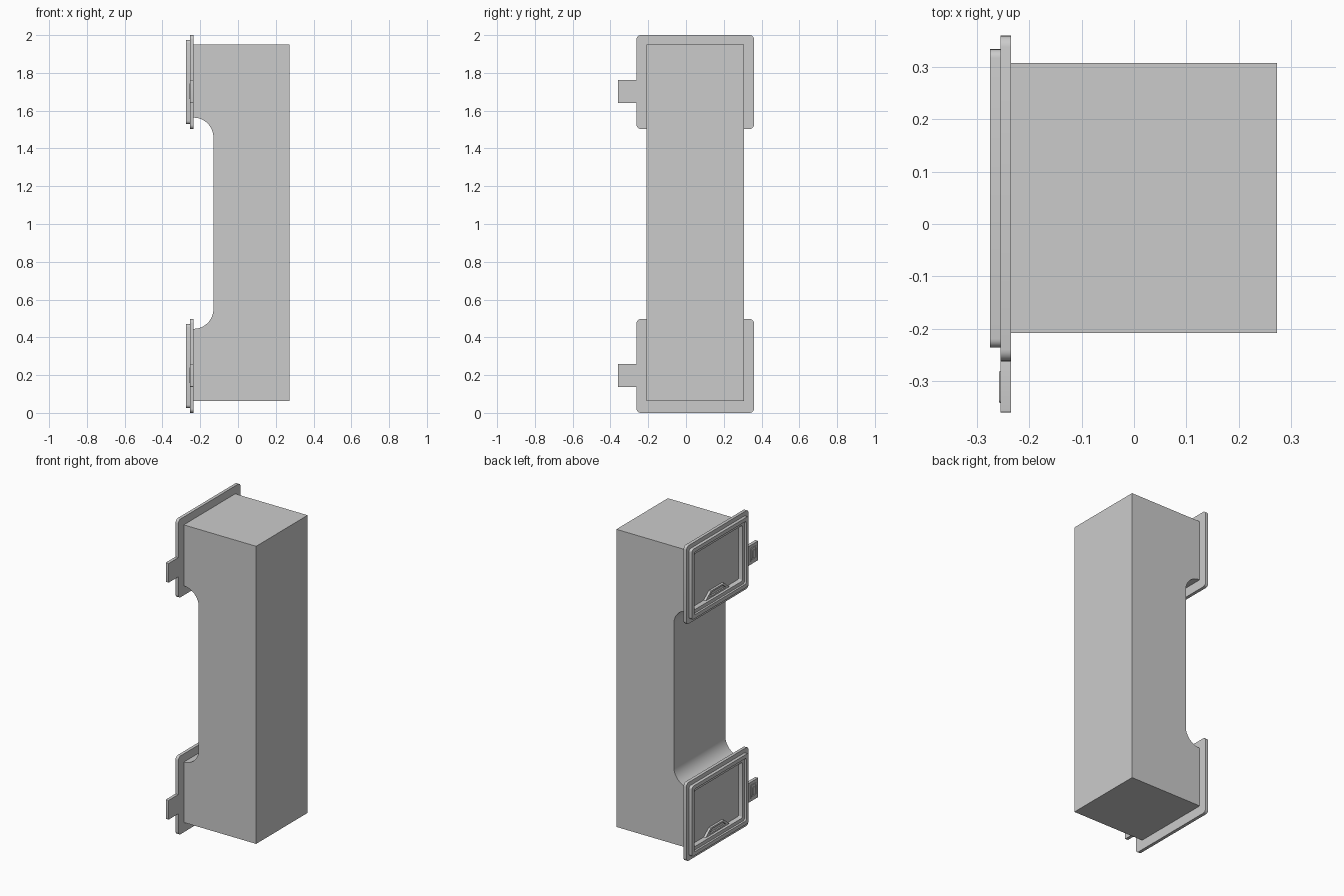
import bpy, bmesh, math

if "Cube" in bpy.data.objects:
    bpy.data.objects.remove(bpy.data.objects["Cube"])

UPPER = 1.503  # height offset between the two identical hatches


def finish(bm, name):
    bmesh.ops.remove_doubles(bm, verts=bm.verts[:], dist=1e-5)
    bmesh.ops.recalc_face_normals(bm, faces=bm.faces[:])
    me = bpy.data.meshes.new(name)
    bm.to_mesh(me)
    bm.free()
    ob = bpy.data.objects.new(name, me)
    bpy.context.collection.objects.link(ob)
    bpy.ops.object.select_all(action='DESELECT')
    ob.select_set(True)
    bpy.context.view_layer.objects.active = ob
    bpy.ops.object.shade_smooth_by_angle(angle=math.radians(30))
    return ob


def arc(cx, cy, r, a0, a1, n):
    return [(cx + r * math.cos(math.radians(a0 + (a1 - a0) * i / n)),
             cy + r * math.sin(math.radians(a0 + (a1 - a0) * i / n)))
            for i in range(n + 1)]


def rounded_rect(y0, y1, z0, z1, r, n=5):
    pts = []
    for cy, cz, a in ((y1 - r, z1 - r, 0), (y0 + r, z1 - r, 90),
                      (y0 + r, z0 + r, 180), (y1 - r, z0 + r, 270)):
        pts += arc(cy, cz, r, a, a + 90, n)
    return pts


def loft(name, rings):
    """Skin a list of (x, yz outline) rings and cap both ends."""
    bm = bmesh.new()
    loops = [[bm.verts.new((x, y, z)) for y, z in pts] for x, pts in rings]
    for a, b in zip(loops, loops[1:]):
        for i in range(len(a)):
            j = (i + 1) % len(a)
            bm.faces.new((a[i], a[j], b[j], b[i]))
    bm.faces.new(loops[0])
    bm.faces.new(loops[-1])
    return finish(bm, name)


def stepped_panel(name, y0, y1, z0, z1, r, steps):
    loft(name, [(x, rounded_rect(y0 + d, y1 - d, z0 + d, z1 - d, max(r - d * 0.2, 0.002)))
                for x, d in steps])


# Main duct: C-shaped side profile extruded across y
R = 0.105
profile = [(-0.235, 0.062), (0.273, 0.062), (0.273, 1.95), (-0.235, 1.95)]
profile += [(-0.235, 1.563)] + arc(-0.235, 1.563 - R, R, 90, 0, 12)
profile += arc(-0.235, 0.445 + R, R, 0, -90, 12)
bm = bmesh.new()
face = bm.faces.new([bm.verts.new((x, -0.208, z)) for x, z in
                     dict.fromkeys((round(x, 5), round(z, 5)) for x, z in profile)])
ext = bmesh.ops.extrude_face_region(bm, geom=[face])
bmesh.ops.translate(bm, vec=(0, 0.516, 0),
                    verts=[v for v in ext['geom'] if isinstance(v, bmesh.types.BMVert)])
finish(bm, "body")

for tag, dz in (("lower", 0.0), ("upper", UPPER)):
    # Flange with raised rim, inner step and recessed screen
    stepped_panel(tag + "_flange", -0.262, 0.36, dz, dz + 0.497, 0.022,
                  [(-0.235, 0), (-0.255, 0), (-0.255, 0.026), (-0.275, 0.026),
                   (-0.275, 0.05), (-0.262, 0.05), (-0.262, 0.072), (-0.24, 0.08)])
    # Side tab with bezel and raised button
    stepped_panel(tag + "_tab", -0.36, -0.262, dz + 0.138, dz + 0.26, 0.002,
                  [(-0.235, 0), (-0.255, 0)])
    stepped_panel(tag + "_tab_bezel", -0.343, -0.28, dz + 0.157, dz + 0.241, 0.006,
                  [(-0.253, 0), (-0.258, 0.002), (-0.258, 0.01), (-0.2555, 0.012),
                   (-0.2555, 0.02), (-0.258, 0.021)])
    # Tapered grip at the bottom of the screen
    z = dz + 0.08
    outer = [(-0.07, z), (0.165, z), (0.115, z + 0.042), (-0.02, z + 0.042)]
    inner = [(-0.035, z + 0.01), (0.13, z + 0.01), (0.105, z + 0.032), (-0.01, z + 0.032)]
    loft(tag + "_grip", [(-0.238, outer), (-0.255, outer), (-0.255, inner), (-0.246, inner)])
